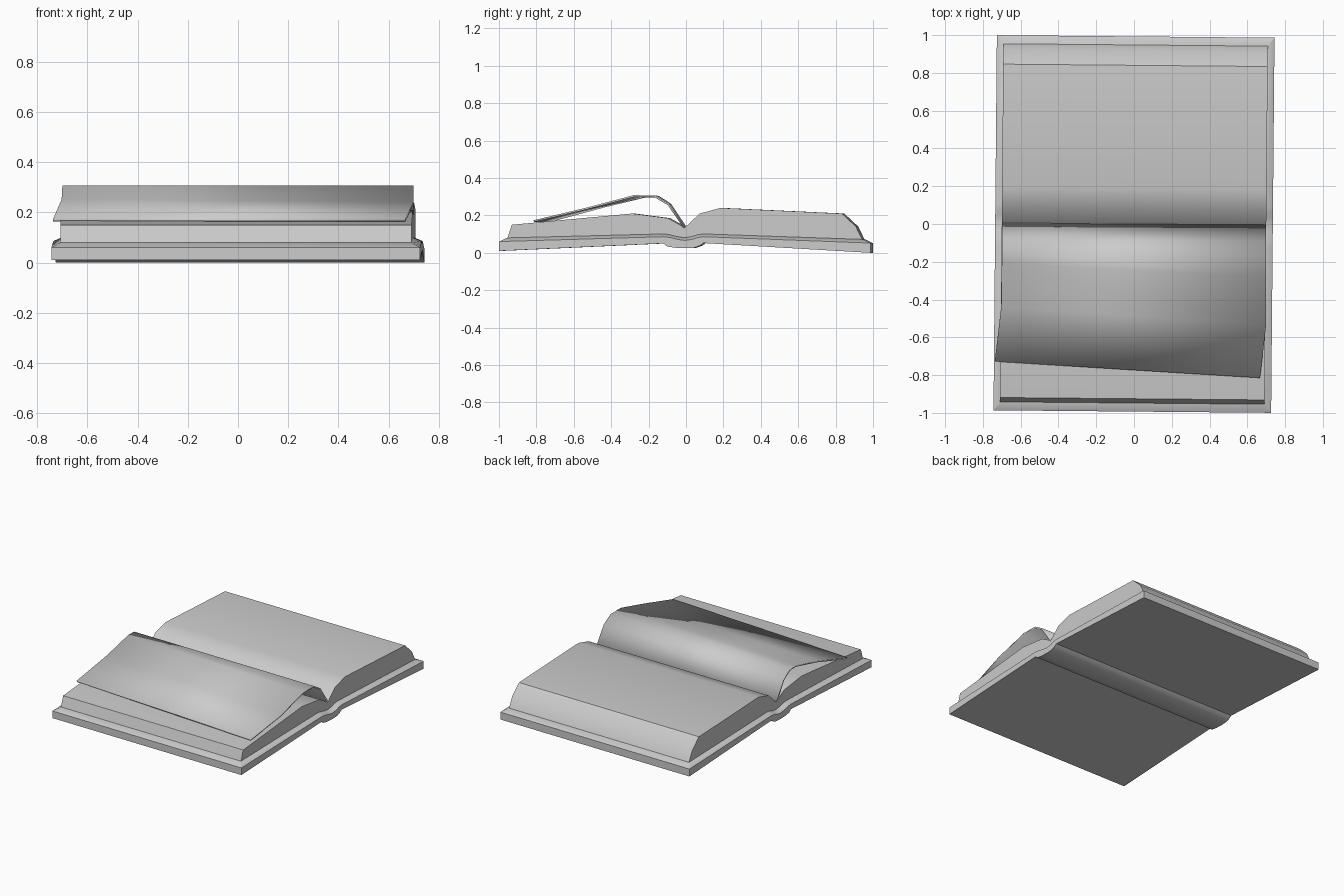
import bpy, bmesh, math

if "Cube" in bpy.data.objects:
    bpy.data.objects.remove(bpy.data.objects["Cube"])

TILT = -0.009  # the book lies very slightly turned


def finish(name, verts, faces, turn=True):
    me = bpy.data.meshes.new(name)
    me.from_pydata(verts, [], faces)
    bm = bmesh.new()
    bm.from_mesh(me)
    bmesh.ops.recalc_face_normals(bm, faces=bm.faces)
    bm.to_mesh(me)
    bm.free()
    ob = bpy.data.objects.new(name, me)
    bpy.context.collection.objects.link(ob)
    if turn:
        ob.rotation_euler.z = TILT
    bpy.ops.object.select_all(action='DESELECT')
    ob.select_set(True)
    bpy.context.view_layer.objects.active = ob
    bpy.ops.object.shade_smooth_by_angle(angle=math.radians(30))
    return ob


def extrude_profile(name, profile, hx):
    """Closed y-z outline extruded across x."""
    n = len(profile)
    verts = [(s * hx, y, z) for s in (-1, 1) for y, z in profile]
    faces = [(i, (i + 1) % n, n + (i + 1) % n, n + i) for i in range(n)]
    faces += [tuple(range(n)), tuple(range(n, 2 * n))]
    return finish(name, verts, faces)


def stack_layers(name, layers):
    """Stacked sheets (half width, y-z line) joined around their rims."""
    n = len(layers[0][1])
    verts, faces = [], []
    for hx, line in layers:
        verts += [(-hx, y, z) for y, z in line]
        verts += [(hx, y, z) for y, z in line]
    rim = list(range(n)) + list(range(2 * n - 1, n - 1, -1))
    m = len(rim)
    for k in range(len(layers) - 1):
        a, b = 2 * n * k, 2 * n * (k + 1)
        for i in range(m):
            p, q = rim[i], rim[(i + 1) % m]
            faces.append((a + p, a + q, b + q, b + p))
    for base in (0, 2 * n * (len(layers) - 1)):
        faces += [(base + i, base + i + 1, base + n + i + 1, base + n + i)
                  for i in range(n - 1)]
    return finish(name, verts, faces)


# Cover: flat boards with a dropped spine and a bevelled upper rim
bottom = [(-.993, .01), (-.115, .05), (-.095, .034), (-.05, .027), (0, .025),
          (.05, .027), (.08, .038), (.1, .052), (.993, 0)]
rim = [(-.993, .06), (-.115, .086), (-.08, .082), (-.04, .072), (0, .066),
       (.04, .072), (.07, .082), (.1, .086), (.993, .052)]
inner = [(-.95, .08), (-.115, .101), (-.08, .097), (-.04, .087), (0, .081),
         (.04, .087), (.07, .097), (.1, .101), (.95, .072)]
stack_layers("cover", [(.735, bottom), (.735, rim), (.70, inner)])

# Page blocks, meeting in the gutter
extrude_profile("front_pages", [(0, .081), (0, .135), (-.09, .185), (-.28, .21),
                                (-.925, .15), (-.948, .08), (-.115, .101),
                                (-.04, .087)], .70)
extrude_profile("back_pages", [(0, .081), (0, .135), (.08, .21), (.19, .24),
                               (.84, .21), (.915, .14), (.948, .072),
                               (.1, .101), (.04, .087)], .70)

# Loose page: arched sheet with a skewed free end (left point, right point)
rows = [((-.70, .004, .137), (.70, -.004, .137)),
        ((-.70, -.08, .262), (.70, -.09, .262)),
        ((-.70, -.145, .304), (.70, -.165, .307)),
        ((-.70, -.21, .307), (.70, -.28, .308)),
        ((-.703, -.44, .252), (.70, -.53, .242)),
        ((-.737, -.728, .174), (.667, -.815, .174))]
pts = [p for r in rows for p in r]
quads = [(2 * i, 2 * i + 2, 2 * i + 3, 2 * i + 1) for i in range(len(rows) - 1)]
page = finish("loose_page", pts, quads, turn=False)
if page.data.polygons[2].normal.z < 0:
    page.data.flip_normals()
sol = page.modifiers.new("thickness", 'SOLIDIFY')
sol.thickness = 0.01
sol.offset = -1
